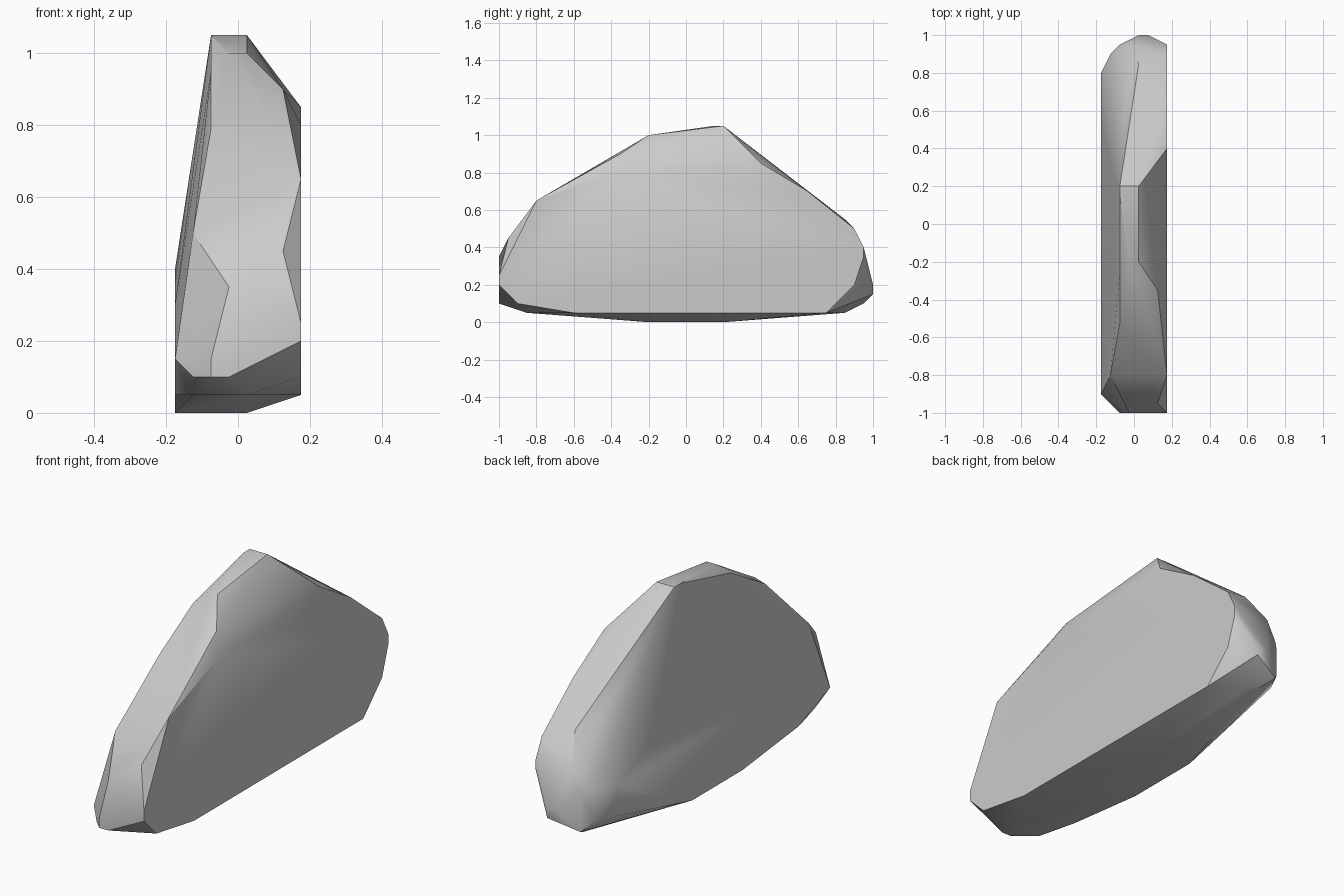
import bpy
import bmesh
import math

GRID = 0.05  # section points are given in grid steps

default_cube = bpy.data.objects.get("Cube")
if default_cube is not None:
    bpy.data.objects.remove(default_cube, do_unlink=True)


def make_material(name, color):
    material = bpy.data.materials.new(name)
    material.use_nodes = True
    material.diffuse_color = color
    material.node_tree.nodes["Principled BSDF"].inputs["Base Color"].default_value = color
    return material


def add_section(mesh, x, points):
    """Add one lengthwise section of the rock, as (y, z) grid points at x."""
    for y, z in points:
        mesh.verts.new((x, y * GRID, z * GRID))


# Lengthwise sections, from the broad flat left side to the right side
flat_left_side = [(-20, 5), (-20, 4), (-18, 2), (-12, 1), (15, 1), (18, 4), (19, 7),
                  (19, 8), (18, 10), (13, 14), (8, 17), (-8, 16), (-16, 13)]
left_shoulder = [(-7, 18), (-19, 9)]
left_tail = [(20, 3), (20, 4)]
left_crest = [(4, 21), (-4, 20), (17, 11), (20, 4), (17, 1), (4, 0), (-4, 0), (-17, 1)]
middle = [(-4, 20), (-20, 7), (-20, 2), (19, 8), (17, 1)]
right_crest = [(4, 21), (3, 21), (-5, 19), (-10.5, 15.8), (-20, 3), (-20, 2),
               (19, 6), (19, 2)]
right_shoulder = [(-16, 10), (-19, 2), (-17, 1), (18, 6), (18, 3)]
flat_right_side = [(-18, 3), (-13, 1), (-4, 0), (4, 0), (16, 3), (16, 6), (11, 8), (-10, 6)]

rock_mesh = bmesh.new()
add_section(rock_mesh, 0.175, flat_left_side)
add_section(rock_mesh, 0.125, left_shoulder)
add_section(rock_mesh, 0.075, left_tail)
add_section(rock_mesh, 0.025, left_crest)
add_section(rock_mesh, -0.025, middle)
add_section(rock_mesh, -0.075, right_crest)
add_section(rock_mesh, -0.125, right_shoulder)
add_section(rock_mesh, -0.175, flat_right_side)

# Wrap the sections in a faceted shell and merge the flat areas
hull = bmesh.ops.convex_hull(rock_mesh, input=rock_mesh.verts[:])
loose = [v for v in rock_mesh.verts if not v.link_faces]
bmesh.ops.delete(rock_mesh, geom=loose, context="VERTS")
bmesh.ops.dissolve_limit(rock_mesh, angle_limit=math.radians(1),
                         verts=rock_mesh.verts[:], edges=rock_mesh.edges[:])
bmesh.ops.recalc_face_normals(rock_mesh, faces=rock_mesh.faces[:])

# Rock slab
mesh_data = bpy.data.meshes.new("rock_slab")
rock_mesh.to_mesh(mesh_data)
rock_mesh.free()
mesh_data.materials.append(make_material("stone_grey", (0.6, 0.6, 0.6, 1.0)))
rock_slab = bpy.data.objects.new("rock_slab", mesh_data)
bpy.context.collection.objects.link(rock_slab)

# Soft facets with crisp outer edges
bpy.ops.object.select_all(action="DESELECT")
rock_slab.select_set(True)
bpy.context.view_layer.objects.active = rock_slab
bpy.ops.object.shade_smooth_by_angle(angle=math.radians(30))
